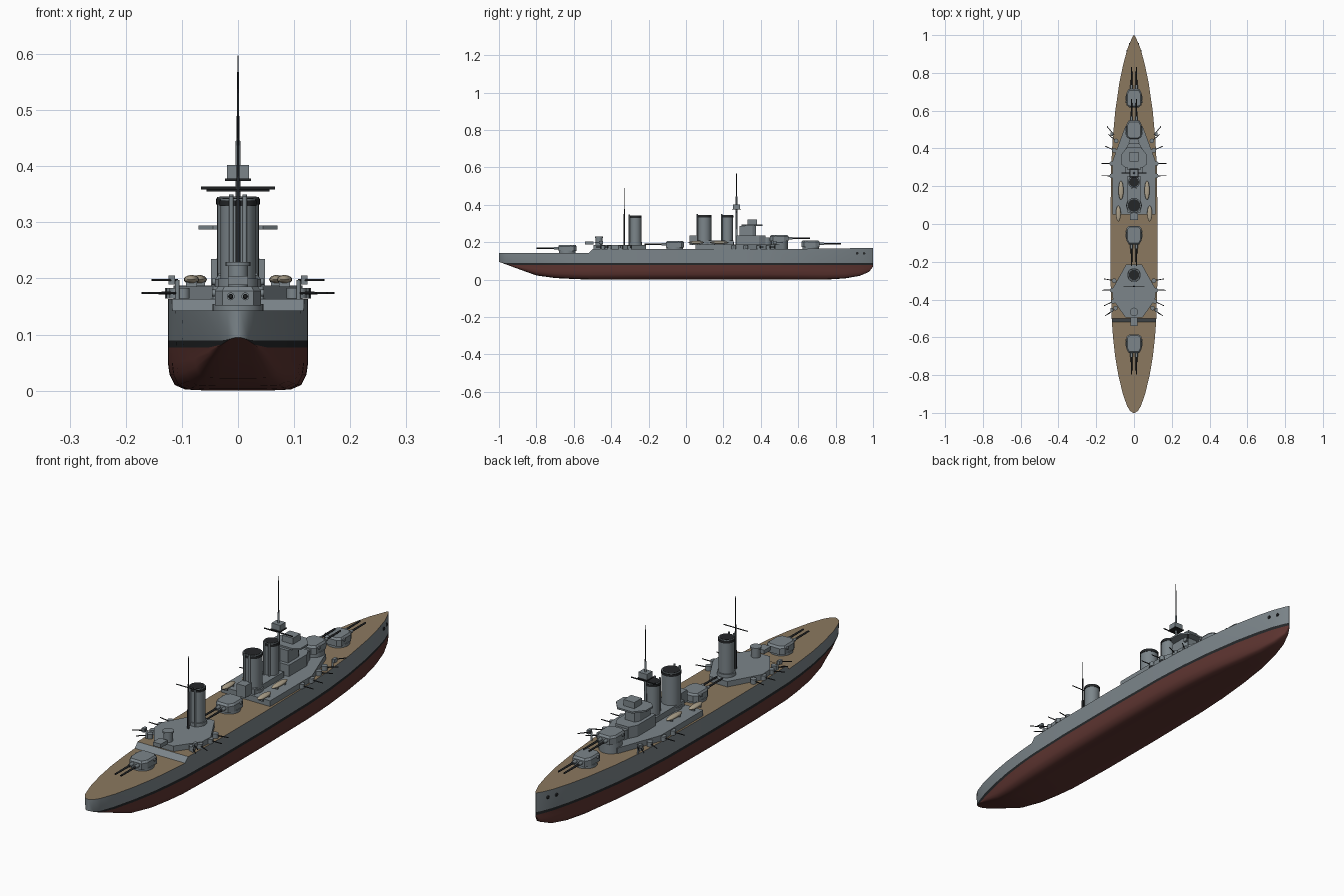
import bpy, bmesh, math
from mathutils import Vector, Matrix

if "Cube" in bpy.data.objects:
    bpy.data.objects.remove(bpy.data.objects["Cube"])


def mat(name, c):
    m = bpy.data.materials.new(name)
    m.diffuse_color = (*c, 1)
    m.use_nodes = True
    m.node_tree.nodes["Principled BSDF"].inputs["Base Color"].default_value = m.diffuse_color
    return m


GREY = mat("steel_grey", (0.20, 0.235, 0.255))
DARK = mat("black", (0.018, 0.02, 0.022))
RED = mat("hull_red", (0.11, 0.035, 0.03))
WOOD = mat("deck_wood", (0.26, 0.19, 0.115))
TAN = mat("boat_tan", (0.42, 0.36, 0.26))


def finish(name, bm, mats, angle=35):
    bmesh.ops.recalc_face_normals(bm, faces=bm.faces)
    me = bpy.data.meshes.new(name)
    bm.to_mesh(me)
    bm.free()
    for m in mats:
        me.materials.append(m)
    me.shade_smooth()
    me.set_sharp_from_angle(angle=math.radians(angle))
    ob = bpy.data.objects.new(name, me)
    bpy.context.collection.objects.link(ob)
    return ob


def rod(name, a, b, r, r2=None, m=GREY, n=12):
    """Cylinder or cone between two points."""
    a, b = Vector(a), Vector(b)
    d = b - a
    bm = bmesh.new()
    M = Matrix.Translation((a + b) / 2) @ d.to_track_quat('Z', 'Y').to_matrix().to_4x4()
    bmesh.ops.create_cone(bm, cap_ends=True, segments=n, radius1=r,
                          radius2=r if r2 is None else r2, depth=d.length, matrix=M)
    return finish(name, bm, [m])


def prism(name, pts, z0, z1, m=GREY, top=1.0):
    """Extruded plan outline, top optionally scaled about its centre."""
    bm = bmesh.new()
    c = sum((Vector(p) for p in pts), Vector((0, 0))) / len(pts)
    lo = [bm.verts.new((*p, z0)) for p in pts]
    hi = [bm.verts.new((*(c + (Vector(p) - c) * top), z1)) for p in pts]
    bm.faces.new(lo)
    bm.faces.new(hi)
    for i in range(len(pts)):
        j = (i + 1) % len(pts)
        bm.faces.new((lo[i], lo[j], hi[j], hi[i]))
    return finish(name, bm, [m], 20)


def mirror(half):
    """Complete a plan outline from its +x half."""
    return half + [(-x, y) for x, y in reversed(half)]


def box(name, hx, y0, y1, z0, z1, m=GREY, cx=0):
    return prism(name, [(cx - hx, y0), (cx + hx, y0), (cx + hx, y1), (cx - hx, y1)], z0, z1, m)


# Hull: stations of y, half width, keel height, deck height, waterline fullness
stations = [(-1, .004, .095, .143, .8), (-.99, .02, .091, .143, .8), (-.965, .036, .082, .143, .82),
            (-.9, .059, .058, .143, .88), (-.8, .083, .022, .143, .93), (-.7, .100, .008, .143, .97),
            (-.6, .111, .003, .143, .99), (-.52, .117, 0, .143, 1), (-.5, .118, 0, .163, 1),
            (-.3, .124, 0, .163, 1), (0, .125, 0, .163, 1), (.3, .121, 0, .163, 1),
            (.45, .113, 0, .163, 1), (.6, .099, 0, .164, .98), (.75, .077, 0, .166, .95),
            (.85, .056, .006, .167, .92), (.93, .034, .02, .168, .9), (.98, .013, .042, .169, .9),
            (1, .002, .07, .17, 1)]
section = [(1, .05), (.975, .028), (.9, .01), (.75, .002), (.4, 0), (0, 0)]
bm = bmesh.new()
rings = []
for y, w, k, d, f in stations:
    half = [(w, d), (w * (1 + f) / 2, max(.089, k)), (w * f, max(.077, k))]
    half += [(w * f * u, k + z * max(.077 - k, 0) / .077) for u, z in section]
    ring = half + [(-x, z) for x, z in reversed(half[:-1])]
    rings.append([bm.verts.new((x, y, z)) for x, z in ring])
n = len(rings[0])
for s in range(len(rings) - 1):
    a, b = rings[s], rings[s + 1]
    for i in range(n):
        j = (i + 1) % n
        fc = bm.faces.new((a[i], a[j], b[j], b[i]))
        if i == n - 1:
            fc.material_index = 0 if stations[s][0] == -.52 else 3
        else:
            fc.material_index = {0: 0, 1: 1}.get(min(i, n - 2 - i), 2)
bm.faces.new(rings[0])
bm.faces.new(rings[-1])
finish("hull", bm, [GREY, DARK, RED, WOOD], 40)
for s in (-1, 1):
    for y, x in ((.915, .038), (.952, .024)):
        rod("hawse_hole", (s * (x - .012), y, .14), (s * (x + .003), y, .14), .007, m=DARK)

# Deckhouses
prism("forward_deckhouse", mirror([(.115, .05), (.115, .33), (.045, .52)]), .16, .187)
prism("aft_deckhouse", mirror([(.045, -.495), (.112, -.40), (.115, -.345), (.042, -.215)]), .16, .186)


def turret(y, z, d, base):
    """Twin-gun turret on a barbette; d is the firing direction."""
    rod("barbette", (0, y, base), (0, y, z + .002), .045, n=32)
    half = [(.026, -.05), (.041, -.036), (.041, .025), (.028, .048)]
    prism("turret", [(x, y + d * v) for x, v in mirror(half)], z, z + .026, top=1)
    prism("turret_roof", [(x, y + d * v) for x, v in mirror(half)], z + .026, z + .034, top=.86)
    for s in (-.013, .013):
        rod("gun_sleeve", (s, y + d * .04, z + .016), (s, y + d * .07, z + .016), .007)
        rod("gun_barrel", (s, y + d * .04, z + .016), (s, y + d * .163, z + .016), .0048, .0035, DARK)
    for s in (-1, 1):
        rod("rangefinder_hood", (s * .036, y - d * .02, z + .022), (s * .046, y - d * .02, z + .022), .006)


turret(.667, .175, 1, .16)
turret(.50, .205, 1, .16)
turret(-.06, .172, -1, .16)
turret(-.635, .152, -1, .14)

# Bridge stack
prism("bridge_base", mirror([(.048, .27), (.048, .39), (.03, .425)]), .185, .235)
prism("bridge_tower", mirror([(.034, .285), (.034, .355), (.022, .375)]), .235, .287)
prism("bridge_platform", mirror([(.045, .298), (.07, .318), (.07, .365), (.035, .408)]), .287, .294)
box("bridge_top", .025, .33, .38, .294, .32)
rod("forward_conning_tower", (0, .43, .185), (0, .43, .225), .028, n=24)


# Funnels with caps and steam pipes
def funnel(y, r, top):
    rod("funnel", (0, y, .185), (0, y, top), r, n=32)
    rod("funnel_cap", (0, y, top - .013), (0, y, top - .003), r + .002, m=DARK, n=32)
    rod("funnel_mouth", (0, y, top - .01), (0, y, top + .001), r * .9, m=DARK, n=32)
    rod("funnel_foot", (0, y, .185), (0, y, .2), r + .005, n=32)
    for s in (-.012, .012):
        rod("steam_pipe", (s, y - r - .002, .185), (s, y - r - .002, top + .005), .004)


funnel(-.27, .031, .342)
funnel(.098, .037, .345)
funnel(.222, .029, .345)
box("funnel_house", .02, .02, .06, .185, .235)
box("middle_house", .035, .06, .255, .185, .21)

# Masts, yards and lookout top
rod("foremast", (0, .27, .185), (0, .27, .446), .006, .004)
rod("fore_topmast", (0, .27, .44), (0, .27, .597), .0028, .001, DARK)
rod("fore_yard", (-.066, .27, .361), (.066, .27, .361), .0025, m=DARK)
box("lookout_floor", .023, .247, .293, .374, .378, DARK)
box("lookout_top", .02, .252, .288, .378, .402)
rod("mainmast", (0, -.33, .185), (0, -.33, .34), .005, .004, DARK)
rod("main_topmast", (0, -.33, .335), (0, -.33, .49), .003, .0012, DARK)
rod("main_yard", (-.056, -.33, .357), (.056, -.33, .357), .002, m=DARK)

# Aft control tower
rod("aft_conning_tower", (0, -.465, .185), (0, -.465, .222), .018, n=24)
rod("aft_conning_roof", (0, -.465, .222), (0, -.465, .229), .022, n=24)
box("aft_platform", .018, -.54, -.495, .188, .204)

# Side guns: y, mount x, aim angle from abeam (positive towards bow)
casemates = [(.255, .118, 0), (.32, .118, 0), (.39, .105, 25), (.44, .095, 40),
             (-.30, .105, 10), (-.35, .116, 0), (-.41, .11, -25), (-.445, .098, -40)]
for s in (-1, 1):
    for y, x, a in casemates:
        d = Vector((s * math.cos(math.radians(a)), math.sin(math.radians(a)), 0))
        p = Vector((s * x, y, .174))
        rod("casemate", p - Vector((0, 0, .01)), p + Vector((0, 0, .009)), .012, n=16)
        rod("casemate_gun", p, p + d * .054, .0025, .0018, DARK)
    # shielded light guns on pedestals
    for y, a in ((.475, 50), (-.455, -35)):
        d = Vector((s * math.cos(math.radians(a)), math.sin(math.radians(a)), 0))
        p = Vector((s * .108, y, .197))
        rod("light_gun_pedestal", p - Vector((0, 0, .036)), p, .004)
        box("light_gun_shield", .006, y - .01, y + .01, .189, .205, cx=s * .118)
        rod("light_gun_barrel", p, p + d * .055, .002, m=DARK)
    # boats on chocks
    for x, y, l in ((.069, .178, .05), (.083, .055, .042)):
        bm = bmesh.new()
        bmesh.ops.create_uvsphere(bm, u_segments=16, v_segments=10, radius=1,
                                  matrix=Matrix.Translation((s * x, y, .198)) @ Matrix.Diagonal((.0135, l, .008, 1)))
        finish("boat", bm, [TAN])
        for o in (-.5, .5):
            box("boat_chock", .01, y + o * l - .003, y + o * l + .003, .185, .196, cx=s * x)
